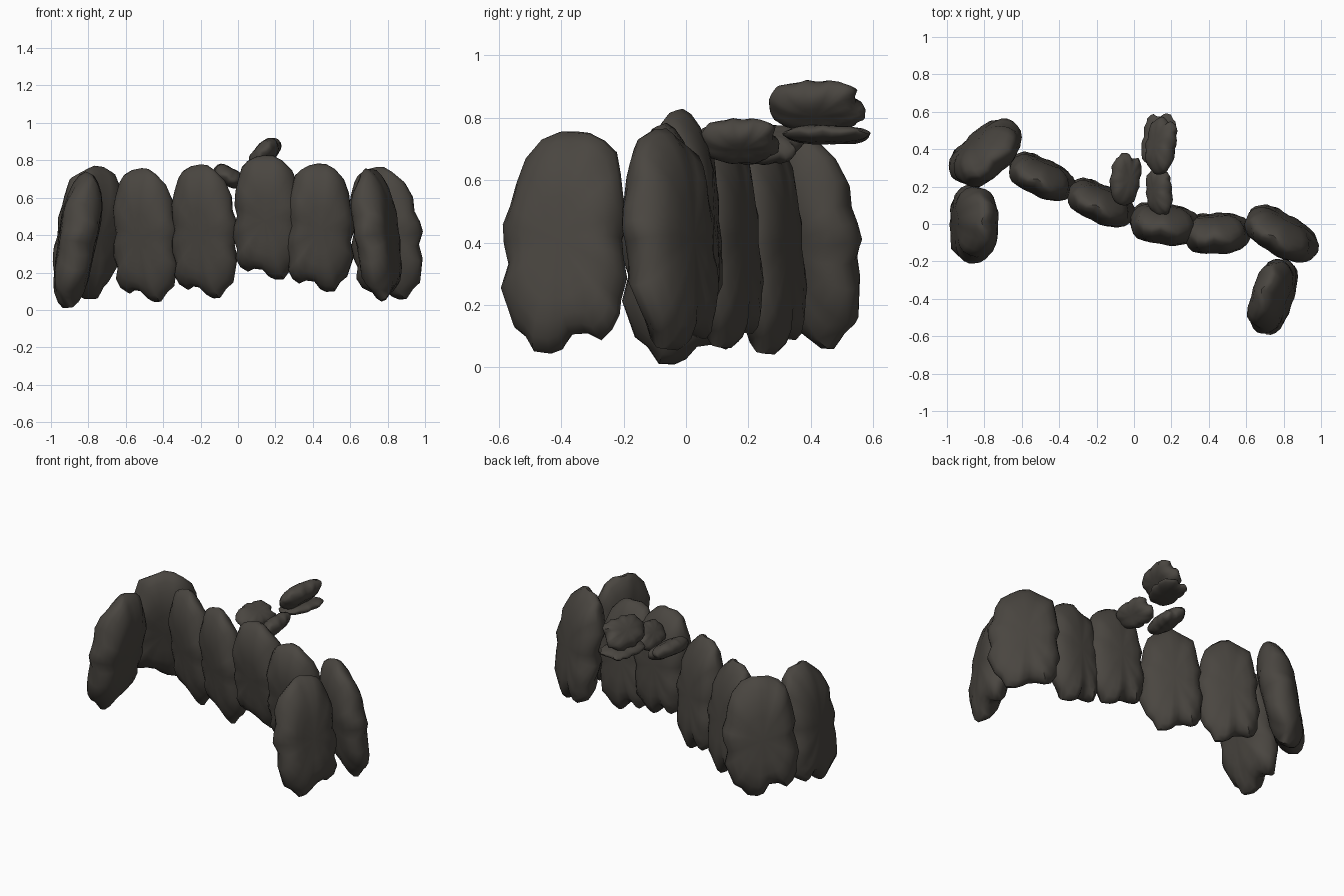
import bpy, bmesh, math
from mathutils import Matrix, Vector

if "Cube" in bpy.data.objects:
    bpy.data.objects.remove(bpy.data.objects["Cube"])

stone = bpy.data.materials.new("dark brown grey stone")
stone.diffuse_color = (0.068, 0.061, 0.052, 1)
stone.use_nodes = True
stone.node_tree.nodes["Principled BSDF"].inputs["Base Color"].default_value = stone.diffuse_color

# Slab outline: rounded crown, chipped sides, ragged lobes at the foot
OUTLINE = [(-.43, .765), (-.38, .768), (-.33, .76), (-.28, .735), (-.245, .70), (-.225, .63),
           (-.21, .56), (-.20, .48), (-.215, .42), (-.20, .36), (-.19, .29), (-.21, .22),
           (-.205, .17), (-.23, .12), (-.27, .09), (-.31, .11), (-.36, .105), (-.395, .06),
           (-.43, .045), (-.48, .05), (-.515, .10), (-.555, .13), (-.595, .25), (-.575, .33),
           (-.60, .40), (-.60, .46), (-.575, .52), (-.565, .60), (-.535, .68), (-.48, .74)]
# Rings across the thickness: (depth, outline scale)
RINGS = [(-1.0, .35), (-.96, .56), (-.82, .75), (-.55, .89), (-.22, .98), (0.08, 1.0),
         (.42, .94), (.74, .81), (.92, .62), (1.0, .38)]


def slab(name, center, size, flip, rot):
    """One weathered stone: local x = width, y = thickness, z = height."""
    w, t, h = size
    bm = bmesh.new()
    rows = []
    for d, s in RINGS:
        row = []
        k = max(0, (s - .5) / .5) ** .8      # rim is ragged, faces are smooth
        for i, (a, b) in enumerate(OUTLINE):
            u, v = (a + .395) / .41, (b - .4065) / .723
            r = .5 / (abs(u) ** 2.6 + abs(v) ** 2.6) ** (1 / 2.6)
            u = flip * s * u * (k + (1 - k) * r)
            v = s * v * (k + (1 - k) * r)
            # shift the rim and swell the faces so the stone looks worn
            y = d * .5 + .09 * math.sin(i * 1.9) * s ** 4
            y *= 1 + .05 * math.sin(9 * v + 2 * u) + .03 * math.sin(14 * u)
            y *= 1 - .4 * max(0, abs(v) - .25)
            row.append(bm.verts.new((u * w, y * t, v * h)))
        rows.append(row)
    n = len(OUTLINE)
    for r0, r1 in zip(rows, rows[1:]):
        for i in range(n):
            j = (i + 1) % n
            bm.faces.new((r0[i], r0[j], r1[j], r1[i]))
    for row in (rows[0], rows[-1]):
        c = bm.verts.new(sum((v.co for v in row), Vector()) / n)
        for i in range(n):
            bm.faces.new((row[i], row[(i + 1) % n], c))
    bmesh.ops.recalc_face_normals(bm, faces=bm.faces)
    for f in bm.faces:
        f.smooth = True
    # rotate, then centre the bounding box on the given point
    bm.transform(rot)
    lo = [min(v.co[k] for v in bm.verts) for k in range(3)]
    hi = [max(v.co[k] for v in bm.verts) for k in range(3)]
    bm.transform(Matrix.Translation(Vector(center) - (Vector(lo) + Vector(hi)) / 2))
    me = bpy.data.meshes.new(name)
    bm.to_mesh(me)
    bm.free()
    me.materials.append(stone)
    ob = bpy.data.objects.new(name, me)
    bpy.context.collection.objects.link(ob)
    me.set_sharp_from_angle(angle=math.radians(55))


def turn(yaw, lean, roll=0):
    return (Matrix.Rotation(math.radians(yaw), 4, 'Z')
            @ Matrix.Rotation(math.radians(lean), 4, 'X')
            @ Matrix.Rotation(math.radians(roll), 4, 'Y'))


# Standing slabs of the wall: centre, (width, thickness, height), flip, (yaw, lean, roll)
WALL = [((-.855, 0, .375), (.42, .20, .74), 1, (90, 10, 0)),
        ((-.795, .38, .415), (.44, .20, .72), -1, (42, 10, 2)),
        ((-.49, .255, .40), (.38, .17, .72), -1, (-25, 6, 0)),
        ((-.175, .115, .42), (.385, .17, .72), -1, (-25, 6, 0)),
        ((.165, 0, .495), (.385, .19, .67), -1, (-8, 6, 0)),
        ((.44, -.05, .44), (.37, .19, .69), -1, (1, 6, 0)),
        ((.79, -.05, .41), (.43, .18, .72), -1, (-31, 8, -3)),
        ((.74, -.39, .40), (.42, .18, .72), 1, (72, -8, 0))]
for i, (c, s, f, angles) in enumerate(WALL):
    slab(f"wall_slab_{i + 1}", c, s, f, turn(*angles))


def lying(yaw, roll):
    """Lay a stone down with its ragged foot towards the back."""
    return (Matrix.Rotation(math.radians(yaw), 4, 'Z')
            @ Matrix.Rotation(math.radians(roll), 4, 'Y')
            @ Matrix.Rotation(math.radians(90), 4, 'X'))


# Small loose stones behind the crest
slab("loose_stone_left", (-.045, .24, .715), (.18, .09, .28), 1, lying(-8, 30))
slab("loose_stone_right", (.135, .17, .725), (.17, .09, .26), 1, lying(5, -48))
slab("loose_stone_top", (.145, .42, .835), (.20, .10, .31), 1, lying(-8, -48))
slab("loose_stone_flake", (.135, .45, .745), (.18, .05, .29), -1, lying(-12, -8))
